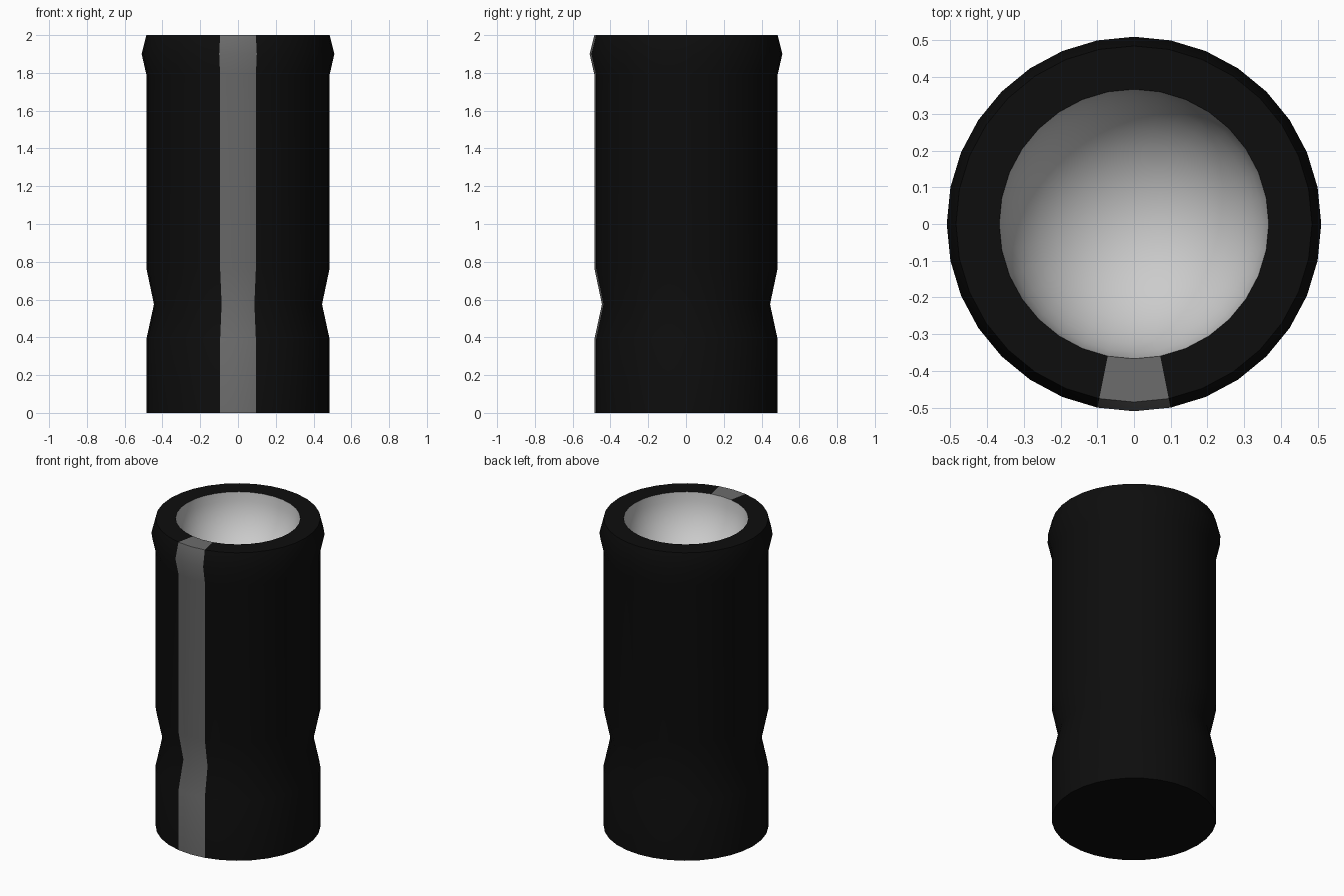
import bpy, bmesh
from math import sin, cos, pi

if "Cube" in bpy.data.objects:
    bpy.data.objects.remove(bpy.data.objects["Cube"])

SIDES = 32


def material(name, value):
    m = bpy.data.materials.new(name)
    m.diffuse_color = (value, value, value, 1)
    m.use_nodes = True
    m.node_tree.nodes["Principled BSDF"].inputs["Base Color"].default_value = m.diffuse_color
    return m


def lathe(name, profile, close_bottom=False):
    """Revolve (radius, z) points around z; a radius of 0 makes a pole."""
    bm = bmesh.new()
    rings = []
    for r, z in profile:
        if r == 0:
            rings.append([bm.verts.new((0, 0, z))] * SIDES)
        else:
            rings.append([bm.verts.new((r * sin(2 * pi * i / SIDES),
                                        -r * cos(2 * pi * i / SIDES), z))
                          for i in range(SIDES)])
    for a, b in zip(rings, rings[1:]):
        for i in range(SIDES):
            j = (i + 1) % SIDES
            corners = list(dict.fromkeys((a[i], a[j], b[j], b[i])))
            f = bm.faces.new(corners)
            # the two front columns form the stripe
            f.material_index = int(i in (0, SIDES - 1))
    if close_bottom:
        bm.faces.new(rings[0][::-1])
    mesh = bpy.data.meshes.new(name)
    bm.to_mesh(mesh)
    bm.free()
    obj = bpy.data.objects.new(name, mesh)
    bpy.context.collection.objects.link(obj)
    bpy.ops.object.select_all(action='DESELECT')
    obj.select_set(True)
    bpy.context.view_layer.objects.active = obj
    bpy.ops.object.shade_smooth_by_angle(angle=pi / 6)
    return obj


# Outer casing: waist groove, flared collar and flat rim
casing = lathe("casing", [(0.485, 0), (0.485, 0.39), (0.445, 0.575), (0.485, 0.765),
                          (0.485, 1.79), (0.51, 1.90), (0.485, 2.0), (0.367, 2.0)],
               close_bottom=True)
casing.data.materials.append(material("black", 0.004))
casing.data.materials.append(material("stripe_grey", 0.15))

# Round reflector bowl sunk into the top
R, DEPTH, STEPS = 0.367, 0.367, 10
bowl = lathe("bowl", [(R * cos(k * pi / 2 / STEPS) if k < STEPS else 0,
                       2 - DEPTH * sin(k * pi / 2 / STEPS)) for k in range(STEPS + 1)])
